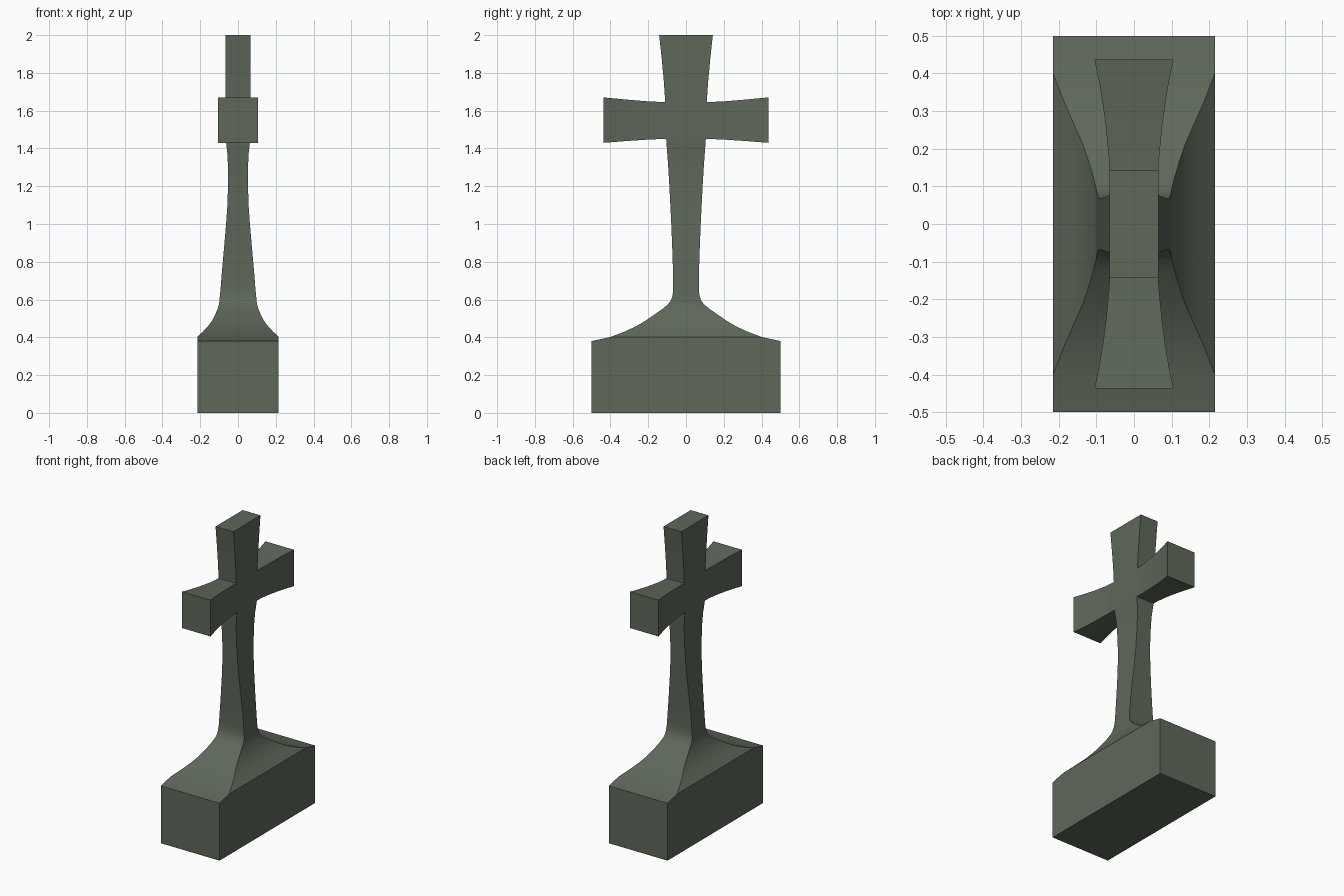
import bpy, bmesh

if "Cube" in bpy.data.objects:
    bpy.data.objects.remove(bpy.data.objects["Cube"])

# (z, half width in x, half depth in y) from the plinth to the top of the cross
SECTIONS = [
    (0.0, 0.215, 0.5), (0.38, 0.215, 0.5), (0.402, 0.215, 0.40),
    (0.43, 0.186, 0.325), (0.46, 0.158, 0.262), (0.49, 0.136, 0.212),
    (0.52, 0.121, 0.168), (0.55, 0.108, 0.125), (0.575, 0.101, 0.095),
    (0.595, 0.098, 0.080), (0.62, 0.096, 0.071), (0.66, 0.092, 0.068),
    (0.75, 0.085, 0.069), (0.85, 0.076, 0.072), (1.0, 0.063, 0.078),
    (1.1, 0.056, 0.083), (1.2, 0.053, 0.088), (1.3, 0.053, 0.094),
    (1.37, 0.056, 0.099), (1.45, 0.065, 0.105),
    (1.645, 0.065, 0.110), (1.75, 0.065, 0.117), (1.87, 0.065, 0.128),
    (2.0, 0.065, 0.142),
]
# (y, half width in x, lower z, upper z) along each arm
ARM = [(0.15, 0.065, 1.449, 1.647), (0.2, 0.069, 1.447, 1.649),
       (0.26, 0.075, 1.443, 1.654), (0.32, 0.083, 1.439, 1.659),
       (0.38, 0.093, 1.434, 1.665), (0.437, 0.105, 1.43, 1.67)]

bm = bmesh.new()


def ring(points):
    return [bm.verts.new(p) for p in points]


def bridge(a, b, skip=()):
    for i in range(4):
        if i not in skip:
            j = (i + 1) % 4
            bm.faces.new((a[i], a[j], b[j], b[i]))


# plinth, flared foot, shaft and head as one loft
rings = [ring([(-x, -y, z), (x, -y, z), (x, y, z), (-x, y, z)])
         for z, x, y in SECTIONS]
low = next(i for i, s in enumerate(SECTIONS) if s[0] == 1.45)
for i in range(len(rings) - 1):
    # leave openings facing -y and +y where the arms grow out
    bridge(rings[i], rings[i + 1], skip=(0, 2) if i == low else ())
bm.faces.new(rings[0])
bm.faces.new(rings[-1])

# flared arms
a, b = rings[low], rings[low + 1]
for side, start in ((-1, [a[0], a[1], b[1], b[0]]),
                    (1, [a[3], a[2], b[2], b[3]])):
    prev = start
    for y, x, z0, z1 in ARM:
        nxt = ring([(-x, side * y, z0), (x, side * y, z0),
                    (x, side * y, z1), (-x, side * y, z1)])
        bridge(prev, nxt)
        prev = nxt
    bm.faces.new(prev)

bmesh.ops.recalc_face_normals(bm, faces=bm.faces)
mesh = bpy.data.meshes.new("stone_cross")
bm.to_mesh(mesh)
bm.free()
obj = bpy.data.objects.new("stone_cross", mesh)
bpy.context.collection.objects.link(obj)

# weathered green-grey stone
mat = bpy.data.materials.new("green_grey_stone")
mat.diffuse_color = (0.112, 0.138, 0.102, 1)
mat.use_nodes = True
mat.node_tree.nodes["Principled BSDF"].inputs["Base Color"].default_value = mat.diffuse_color
mesh.materials.append(mat)

bpy.context.view_layer.objects.active = obj
obj.select_set(True)
bpy.ops.object.shade_smooth_by_angle(angle=0.5236)
